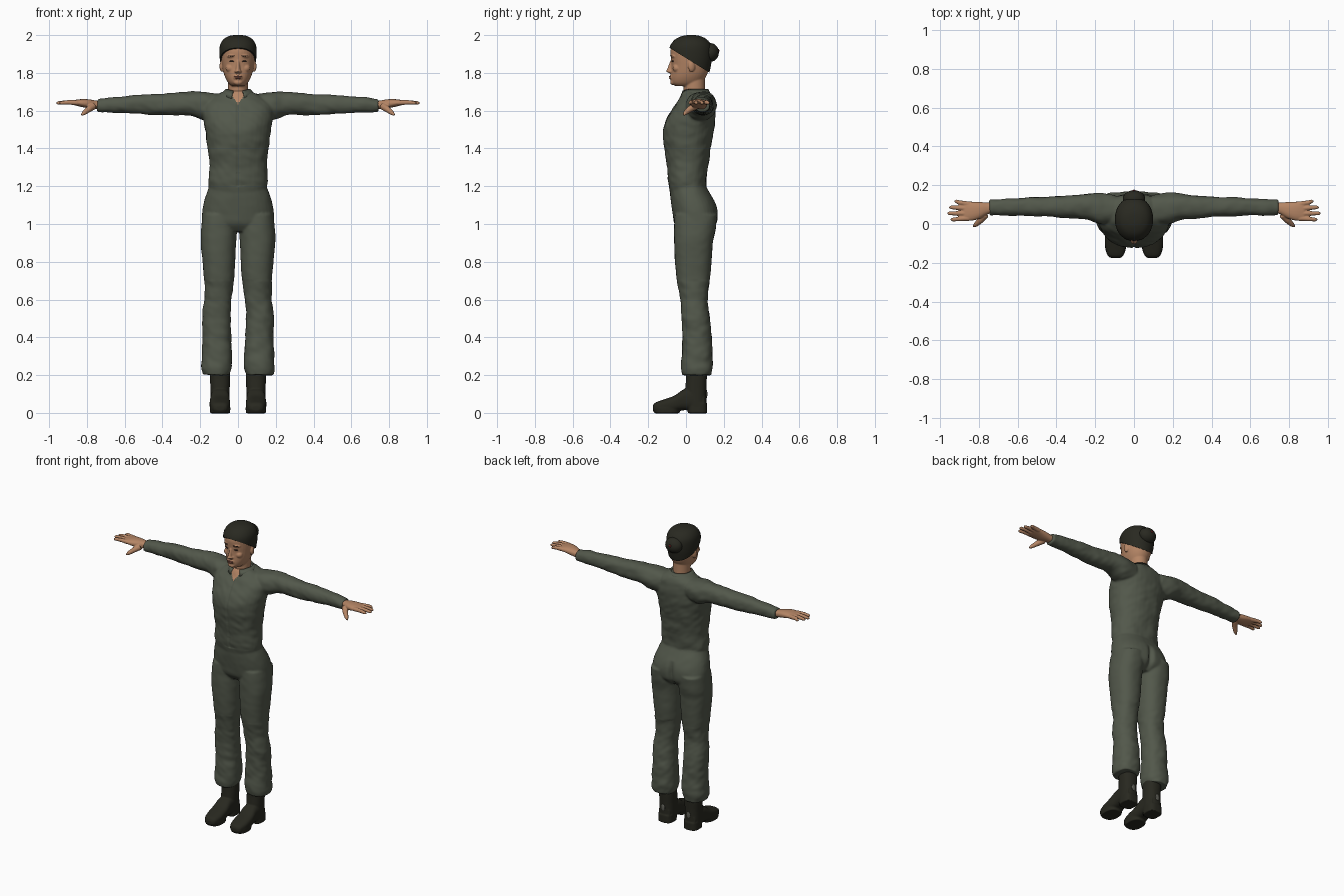
import bpy, bmesh, math
from mathutils import Vector, Matrix, noise

cube = bpy.data.objects.get("Cube")
if cube:
    bpy.data.objects.remove(cube)


def material(name, r, g, b):
    m = bpy.data.materials.new(name)
    m.use_nodes = True
    m.diffuse_color = (r, g, b, 1)
    bsdf = m.node_tree.nodes["Principled BSDF"]
    bsdf.inputs["Base Color"].default_value = (r, g, b, 1)
    bsdf.inputs["Roughness"].default_value = 0.8
    return m


OLIVE = material("olive cloth", .085, .097, .07)
SKIN = material("skin", .46, .235, .13)
HAIR = material("dark hair", .022, .022, .015)
BOOT = material("boot leather", .021, .021, .014)
LIP = material("lip", .27, .10, .07)
EYE = material("eye", .05, .03, .022)
PIN = material("hair pin red", .10, .012, .012)
TAB = material("heel tab grey", .12, .12, .10)


def catmull(a, b, c, d, t):
    return .5 * (2 * b + (c - a) * t + (2 * a - 5 * b + 4 * c - d) * t * t
                 + (3 * b - a - 3 * c + d) * t ** 3)


def skin_rings(bm, rings):
    rows = [[bm.verts.new(p) for p in ring] for ring in rings]
    n = len(rows[0])
    for lo, hi in zip(rows, rows[1:]):
        for i in range(n):
            bm.faces.new((lo[i], lo[(i + 1) % n], hi[(i + 1) % n], hi[i]))
    bm.faces.new(rows[0])
    bm.faces.new(rows[-1])


def loft(bm, axis, keys, p=2.3, sides=36, pair=False, sub=4):
    """Smooth loft; each key is position, then min/max on the two other axes."""
    keys = [Vector(k) for k in keys]
    ext = [keys[0]] + keys + [keys[-1]]
    path = [catmull(*ext[i:i + 4], s / sub) for i in range(len(keys) - 1) for s in range(sub)]
    path.append(keys[-1])
    for side in ((1, -1) if pair else (1,)):
        rings = []
        for t, a0, a1, b0, b1 in path:
            ring = []
            for i in range(sides):
                ang = math.tau * i / sides
                c, s = math.cos(ang), math.sin(ang)
                co = [(a0 + a1) / 2 + (a1 - a0) / 2 * math.copysign(abs(c) ** (2 / p), c),
                      (b0 + b1) / 2 + (b1 - b0) / 2 * math.copysign(abs(s) ** (2 / p), s)]
                co.insert("xyz".index(axis), t)
                ring.append((co[0] * side, co[1], co[2]))
            rings.append(ring)
        skin_rings(bm, rings)


def tube(bm, points, radii, sides=12):
    """Round limb through points, mirrored to both sides."""
    pts = [Vector(p) for p in points]
    rot = (pts[-1] - pts[0]).to_track_quat('Z', 'Y').to_matrix()
    for side in (1, -1):
        rings = []
        for p, r in zip(pts, radii):
            ring = [p + rot @ Vector((r * math.cos(math.tau * i / sides),
                                      r * math.sin(math.tau * i / sides), 0)) for i in range(sides)]
            rings.append([(v.x * side, v.y, v.z) for v in ring])
        skin_rings(bm, rings)


def ball(bm, center, size, pair=False, tilt=0):
    for side in ((1, -1) if pair else (1,)):
        mat = (Matrix.Translation((center[0] * side, center[1], center[2]))
               @ Matrix.Rotation(tilt * side, 4, 'Z') @ Matrix.Diagonal((*size, 1)))
        bmesh.ops.create_uvsphere(bm, u_segments=20, v_segments=12, radius=1, matrix=mat)


def finish(name, bm, mats, voxel=0, smooth=2):
    """Make the object; a voxel size fuses its overlapping pieces."""
    bmesh.ops.recalc_face_normals(bm, faces=bm.faces)
    mesh = bpy.data.meshes.new(name)
    bm.to_mesh(mesh)
    bm.free()
    obj = bpy.data.objects.new(name, mesh)
    bpy.context.collection.objects.link(obj)
    if voxel:
        rem = obj.modifiers.new("fuse", 'REMESH')
        rem.mode = 'VOXEL'
        rem.voxel_size = voxel
        sm = obj.modifiers.new("relax", 'SMOOTH')
        sm.factor, sm.iterations = .5, smooth
        ev = obj.evaluated_get(bpy.context.evaluated_depsgraph_get())
        fused = bpy.data.meshes.new_from_object(ev)
        obj.modifiers.clear()
        obj.data = fused
    obj.data.materials.clear()
    for m in mats:
        obj.data.materials.append(m)
    obj.data.shade_smooth()
    return obj


# Jumpsuit: torso, hips, sleeves and trouser legs fused together
bm = bmesh.new()
torso = [(1.17, .148, -.085, .105), (1.22, .158, -.095, .108), (1.3, .153, -.10, .115),
         (1.4, .16, -.115, .13), (1.5, .174, -.122, .148), (1.56, .183, -.10, .155),
         (1.62, .185, -.065, .155), (1.66, .155, -.035, .15), (1.69, .10, -.02, .135),
         (1.705, .06, -.01, .115)]
hips = [(1.21, .148, -.085, .10), (1.15, .17, -.083, .135), (1.1, .184, -.078, .16),
        (1.05, .19, -.07, .17), (1.0, .188, -.06, .16), (.96, .15, -.03, .12)]
for part in (torso, hips):
    loft(bm, "z", [(z, -w, w, f, b) for z, w, f, b in part])
loft(bm, "x", [(.1, 0, .15, 1.56, 1.69), (.18, .0, .16, 1.55, 1.7), (.25, .025, .155, 1.575, 1.7),
               (.35, .03, .145, 1.575, 1.692), (.45, .04, .14, 1.578, 1.686),
               (.55, .042, .137, 1.585, 1.68), (.65, .045, .13, 1.59, 1.672),
               (.745, .045, .125, 1.593, 1.66)], pair=True)
loft(bm, "z", [(1.05, .01, .188, -.06, .165), (.97, .008, .196, -.063, .157),
               (.9, .01, .197, -.062, .142), (.8, .015, .188, -.058, .135),
               (.7, .022, .18, -.048, .125), (.6, .035, .178, -.03, .113),
               (.5, .04, .19, -.022, .125), (.4, .036, .186, -.02, .135),
               (.3, .032, .192, -.022, .14), (.24, .034, .195, -.025, .14),
               (.2, .046, .187, -.02, .135)], pair=True)
suit = finish("jumpsuit", bm, [OLIVE, SKIN], .0065, 4)

# Cloth folds, front zip seam and seat seam
moves = []
for v in suit.data.vertices:
    x, y, z = v.co
    loose = .35 if .7 < z < 1.2 else 1
    fold = noise.noise((x * 11, y * 11, z * 17)) + .6 * noise.noise((x * 25 + z * 14, y * 22, z * 25))
    d = v.normal * fold * .0045 * loose
    if y < 0 and 1.2 < z < 1.64 and abs(x) < .007:
        d.y += .005
    if y > .05 and .95 < z < 1.13:
        d.y -= .022 * math.exp(-(x / .016) ** 2) * math.sin((z - .95) / .18 * math.pi)
    moves.append(d)
for v, d in zip(suit.data.vertices, moves):
    v.co += d
# Open neck
for f in suit.data.polygons:
    x, y, z = f.center
    f.material_index = int(y < .03 and abs(x) < .05 and z > 1.635 + 1.4 * abs(x))

# Collar, open at the throat
bm = bmesh.new()
rows = []
for i in range(33):
    a = math.radians(22 + 316 * i / 32)
    s, c = math.sin(a), math.cos(a)
    drop = max(0, c) ** 3 * .022
    rows.append([bm.verts.new((rx * s, .047 - ry * c, z)) for rx, ry, z in
                 ((.058, .063, 1.70 - drop / 2), (.066, .07, 1.715 - drop / 2),
                  (.092, .088, 1.682 - drop))])
for p, q in zip(rows, rows[1:]):
    for j in range(2):
        bm.faces.new((p[j], p[j + 1], q[j + 1], q[j]))
collar = finish("collar", bm, [OLIVE])
collar.modifiers.new("thickness", 'SOLIDIFY').thickness = .007

# Head, neck, ears and nose
skull = [(1.73, .033, -.055, .05), (1.745, .05, -.075, .08), (1.77, .065, -.08, .10),
         (1.8, .076, -.079, .115), (1.84, .084, -.077, .124), (1.88, .089, -.08, .13),
         (1.92, .09, -.082, .13), (1.95, .083, -.07, .12), (1.975, .064, -.045, .096),
         (1.989, .036, -.01, .062), (1.993, .01, .015, .04)]
bm = bmesh.new()
loft(bm, "z", [(z, -w, w, f, b) for z, w, f, b in skull], 2.1)
loft(bm, "z", [(1.65, -.055, .055, -.015, .105), (1.7, -.052, .052, -.012, .10),
               (1.78, -.053, .053, -.015, .10)], 2)
loft(bm, "z", [(1.797, -.014, .014, -.085, -.06), (1.808, -.019, .019, -.105, -.06),
               (1.82, -.012, .012, -.1, -.06), (1.865, -.008, .008, -.083, -.06)], 2)
ball(bm, (.086, .03, 1.835), (.011, .019, .03), True, .3)
ball(bm, (0, -.068, 1.75), (.024, .016, .015))
ball(bm, (0, -.074, 1.777), (.025, .014, .016))
ball(bm, (.034, -.063, 1.888), (.026, .018, .009), True, .3)
ball(bm, (.045, -.052, 1.825), (.022, .018, .02), True, .5)
finish("head", bm, [SKIN], .004, 2)

# Facial features
bm = bmesh.new()
ball(bm, (.034, -.0705, 1.861), (.014, .005, .0045), True, .3)
finish("eyes", bm, [EYE])
bm = bmesh.new()
ball(bm, (.036, -.0775, 1.89), (.019, .004, .0025), True, .35)
finish("eyebrows", bm, [EYE])
bm = bmesh.new()
ball(bm, (0, -.084, 1.781), (.021, .0065, .004))
ball(bm, (0, -.084, 1.773), (.017, .0065, .005))
finish("lips", bm, [LIP])

# Hair cap trimmed along a sloping hairline, with bun and pin
bm = bmesh.new()
loft(bm, "z", [(z + .007 * (z > 1.9), -w - .008, w + .008, f - .006, b + .008)
               for z, w, f, b in skull], 2.1)
geom = bm.verts[:] + bm.edges[:] + bm.faces[:]
bmesh.ops.bisect_plane(bm, geom=geom, plane_co=(0, -.08, 1.928), plane_no=(0, .62, 1), clear_inner=True)
bmesh.ops.holes_fill(bm, edges=[e for e in bm.edges if e.is_boundary])
finish("hair", bm, [HAIR]).modifiers.new("edges", 'EDGE_SPLIT')
bm = bmesh.new()
ball(bm, (0, .128, 1.908), (.058, .046, .05))
finish("hair_bun", bm, [HAIR])
bm = bmesh.new()
ball(bm, (0, .171, 1.917), (.009, .006, .009))
finish("hair_pin", bm, [PIN])

# Hands: palm, four fingers and a lowered thumb
bm = bmesh.new()
loft(bm, "x", [(.71, .058, .11, 1.605, 1.65), (.75, .052, .11, 1.608, 1.653),
               (.79, .03, .113, 1.612, 1.66), (.83, .018, .115, 1.62, 1.661),
               (.868, .018, .115, 1.629, 1.656), (.88, .025, .108, 1.634, 1.652)], pair=True, sides=24)
for y, tip_y, tip_x in ((.103, .117, .925), (.08, .086, .953), (.054, .055, .962), (.029, .023, .945)):
    tube(bm, [(.85, y, 1.642), (.9, (y + tip_y) / 2, 1.644), (tip_x - .01, tip_y, 1.641),
              (tip_x, tip_y, 1.64)], [.0135, .012, .0095, .004])
tube(bm, [(.765, .05, 1.625), (.79, .02, 1.608), (.815, -.004, 1.588), (.828, -.013, 1.577)],
     [.02, .017, .012, .005])
finish("hands", bm, [SKIN], .0035, 2)

# Boots: shaft, foot and heel
bm = bmesh.new()
loft(bm, "z", [(.04, .045, .145, .0, .108), (.12, .044, .146, -.004, .108),
               (.18, .042, .148, .0, .11), (.25, .042, .15, .0, .112)], pair=True)
loft(bm, "y", [(-.176, .075, .115, .012, .036), (-.163, .055, .135, .003, .054),
               (-.12, .042, .148, .003, .07), (-.06, .042, .15, .008, .092),
               (-.01, .045, .145, .014, .125), (.05, .046, .144, .014, .13),
               (.1, .055, .135, .012, .1)], 2.8, pair=True)
loft(bm, "z", [(-.002, .045, .145, .01, .112), (.05, .046, .144, .005, .112)], 3, pair=True)
loft(bm, "z", [(-.002, .042, .148, -.168, -.035), (.025, .04, .15, -.176, -.03)], 2.4, pair=True)
finish("boots", bm, [BOOT], .005, 2)
bm = bmesh.new()
ball(bm, (.095, .109, .1), (.013, .004, .022), True)
finish("heel_tabs", bm, [TAB])
